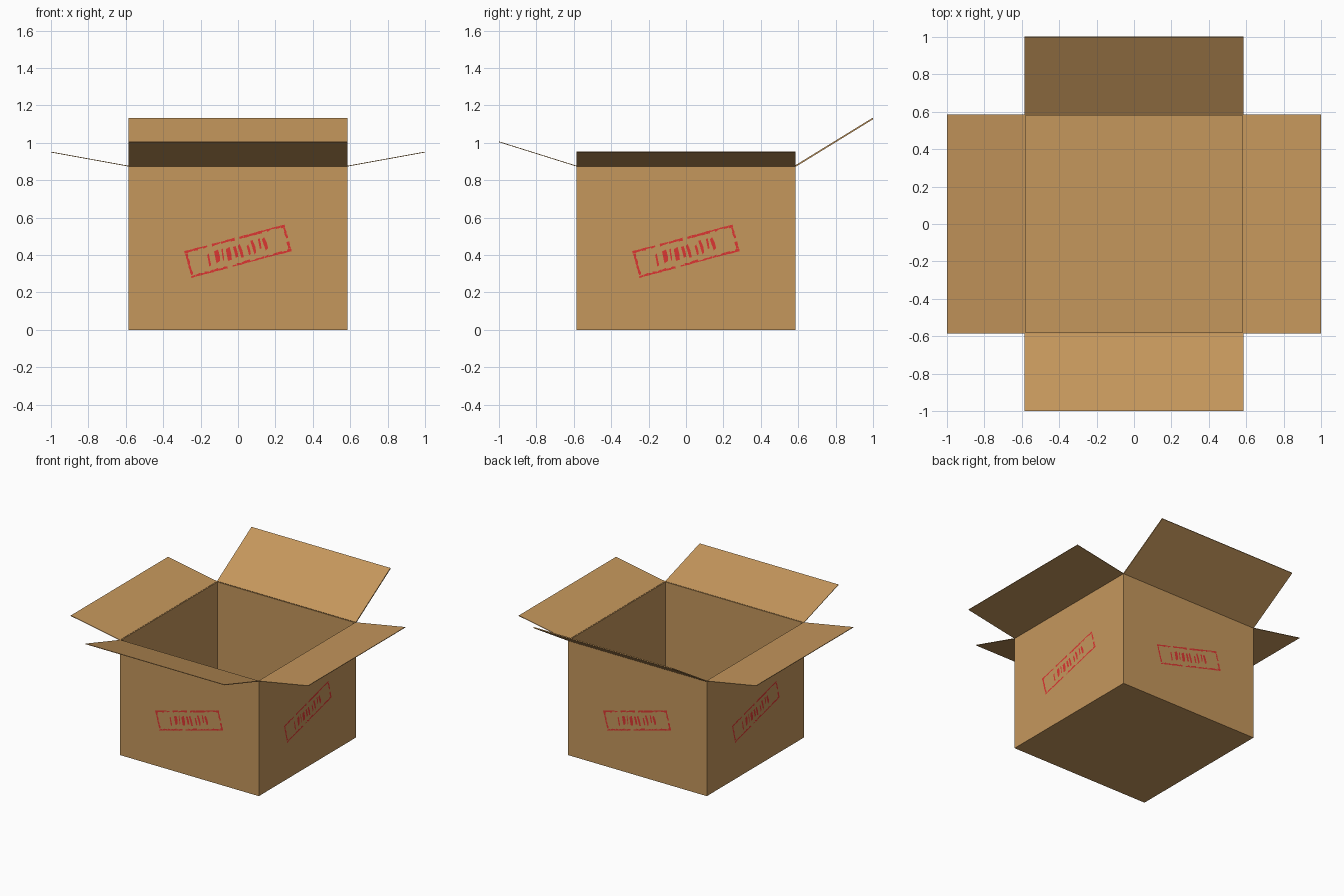
import bpy, bmesh, math, random
from mathutils import Matrix

if "Cube" in bpy.data.objects:
    bpy.data.objects.remove(bpy.data.objects["Cube"])

random.seed(4)
HALF, HEIGHT = 0.585, 0.875


def material(name, rgb):
    m = bpy.data.materials.new(name)
    m.diffuse_color = (*rgb, 1)
    m.use_nodes = True
    m.node_tree.nodes["Principled BSDF"].inputs["Base Color"].default_value = m.diffuse_color
    return m


card = material("cardboard_brown", (0.56, 0.31, 0.108))
ink = material("stamp_red", (0.72, 0.037, 0.032))


def finish(bm, name, mat):
    me = bpy.data.meshes.new(name)
    bm.to_mesh(me)
    bm.free()
    me.materials.append(mat)
    ob = bpy.data.objects.new(name, me)
    bpy.context.collection.objects.link(ob)
    return ob


def solidify(ob, t, offset):
    s = ob.modifiers.new("thickness", "SOLIDIFY")
    s.thickness, s.offset = t, offset


# Open box: cube without its top, thin walls grown inward
bm = bmesh.new()
bmesh.ops.create_cube(bm, size=1, matrix=Matrix.Translation((0, 0, HEIGHT / 2))
                      @ Matrix.Diagonal((2 * HALF, 2 * HALF, HEIGHT, 1)))
bm.normal_update()
bmesh.ops.delete(bm, geom=[f for f in bm.faces if f.normal.z > 0.5], context="FACES")
solidify(finish(bm, "box_body", card), 0.008, -1)

# Four open flaps, hinged on the rim, each raised by its own amount
for side, turn, tip, thick in (("front", 0, 1.005, 0.004), ("right", 90, 0.95, 0.004),
                               ("back", 180, 1.13, 0.008), ("left", 270, 0.95, 0.004)):
    bm = bmesh.new()
    pts = [(-HALF, -1, tip), (HALF, -1, tip), (HALF, -HALF, HEIGHT), (-HALF, -HALF, HEIGHT)]
    bm.faces.new([bm.verts.new(p) for p in pts])
    ob = finish(bm, side + "_flap", card)
    ob.rotation_euler.z = math.radians(turn)
    solidify(ob, thick, 0)

# Worn ink stamp: thin tilted pieces just above the wall
bm = bmesh.new()
tilt = math.radians(15)
r = random.uniform


def patch(pts):
    c, s = math.cos(tilt), math.sin(tilt)
    bm.faces.new([bm.verts.new((u * c - v * s, -HALF - 0.003, 0.42 + u * s + v * c))
                  for u, v in pts])


U, V, W = 0.278, 0.075, 0.017
# Frame edges broken into ragged dashes
for sign in (1, -1):
    n = 22
    for i in range(n):
        a, b = -U + 2 * U * i / n, -U + 2 * U * (i + 1) / n
        if sign < 0 and i in (13,) or sign > 0 and i in (5, 11):
            continue
        q = [(a, V - W + r(0, .009)), (b + r(-.003, 0), V - W + r(0, .009)),
             (b, V - r(0, .003)), (a, V - r(0, .003))]
        patch([(sign * u, sign * v) for u, v in q])
    n = 6
    for i in range(n):
        h = V - W
        a, b = -h + 2 * h * i / n, -h + 2 * h * (i + 1) / n
        if sign > 0 and i == 2:
            continue
        q = [(U - W + r(0, .008), a), (U - r(0, .003), a),
             (U - r(0, .003), b), (U - W + r(0, .008), b)]
        patch([(sign * u, sign * v) for u, v in q])

# Abstract worn ink marks in the middle
for u, w, lo, hi in ((-.163, .012, -.04, .03), (-.115, .026, -.034, .036), (-.085, .01, -.03, .038),
                     (-.052, .026, -.036, .034), (-.012, .016, -.03, .03), (.016, .014, -.04, .036),
                     (.058, .012, -.036, .02), (.088, .014, -.04, .038), (.122, .012, -.02, .036),
                     (.152, .016, -.034, .036)):
    k = r(-.006, .006)
    patch([(u - w / 2, lo), (u + w * r(.2, .5), lo + r(0, .01)), (u + w * .55, (lo + hi) / 2),
           (u + w / 2 + k, hi), (u - w * .4 + k, hi - r(0, .01))])

stamp = finish(bm, "front_stamp", ink)
for side, turn in (("right", 90), ("back", 180), ("left", 270)):
    ob = bpy.data.objects.new(side + "_stamp", stamp.data)
    ob.rotation_euler.z = math.radians(turn)
    bpy.context.collection.objects.link(ob)
